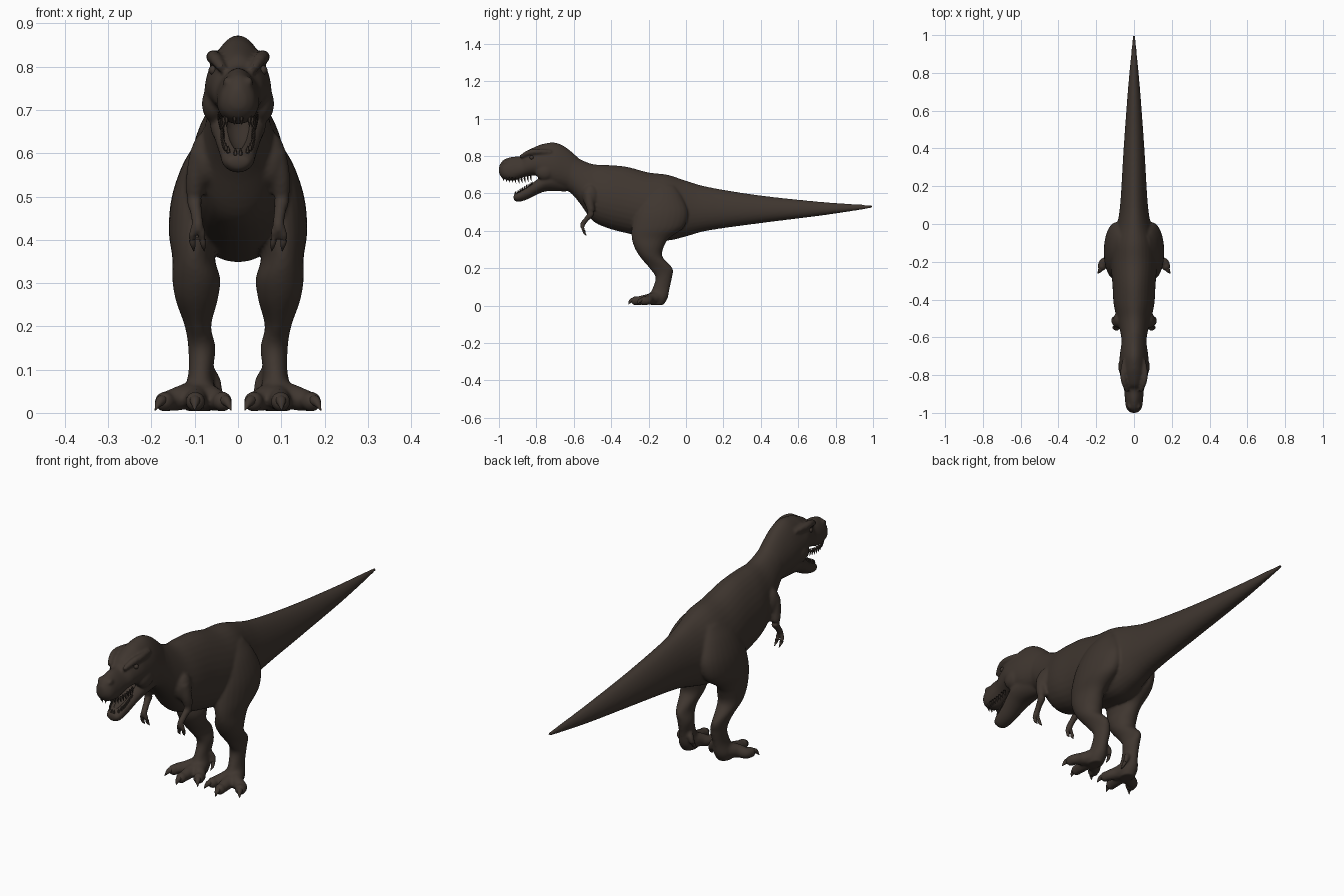
import bpy, bmesh, math
from mathutils import Vector, Matrix

cube = bpy.data.objects.get("Cube")
if cube:
    bpy.data.objects.remove(cube, do_unlink=True)

hide = bpy.data.materials.new("dark brown hide")
hide.use_nodes = True
COLOR = (0.05, 0.037, 0.029, 1)
hide.diffuse_color = COLOR
bsdf = hide.node_tree.nodes["Principled BSDF"]
bsdf.inputs["Base Color"].default_value = COLOR
bsdf.inputs["Roughness"].default_value = 0.7


def smooth_path(pts, steps=5):
    """Catmull-Rom through tuples of any length."""
    out = []
    for i in range(len(pts) - 1):
        a, b, c, d = (pts[max(0, min(len(pts) - 1, i + k))] for k in (-1, 0, 1, 2))
        for s in range(steps):
            t = s / steps
            out.append([q + 0.5 * t * (r - p + t * (2*p - 5*q + 4*r - e + t * (3*(q - r) + e - p)))
                        for p, q, r, e in zip(a, b, c, d)])
    return out + [list(pts[-1])]


def skin(bm, rings):
    loops = [[bm.verts.new(co) for co in ring] for ring in rings]
    n = len(loops[0])
    for a, b in zip(loops, loops[1:]):
        for i in range(n):
            j = (i + 1) % n
            bm.faces.new((a[i], a[j], b[j], b[i]))
    bm.faces.new(loops[0][::-1])
    bm.faces.new(loops[-1])


def circle(n):
    return [(math.cos(2 * math.pi * i / n), math.sin(2 * math.pi * i / n)) for i in range(n)]


def body_loft(bm, stations, egg=0.15):
    """Stations: y, bottom, top, half width."""
    skin(bm, [[(w * c * (1 - egg * s), y, (lo + hi) / 2 + (hi - lo) / 2 * s)
               for c, s in circle(32)] for y, lo, hi, w in smooth_path(stations)])


def leg_loft(bm, stations, side):
    """Stations: z, front y, back y, inner x, outer x."""
    skin(bm, [[(side * ((xi + xo) / 2 + (xo - xi) / 2 * c), (yf + yb) / 2 + (yb - yf) / 2 * s, z)
               for c, s in circle(24)] for z, yf, yb, xi, xo in smooth_path(stations)])


def tube(bm, pts, side=1, steps=4, n=12):
    """Points: x, y, z, radius."""
    path = smooth_path([(side * p[0],) + tuple(p[1:]) for p in pts], steps)
    rings = []
    for i, p in enumerate(path):
        a, b = path[max(i - 1, 0)], path[min(i + 1, len(path) - 1)]
        q = (Vector(b[:3]) - Vector(a[:3])).to_track_quat('Z', 'Y')
        rings.append([Vector(p[:3]) + q @ Vector((c, s, 0)) * max(p[3], 0.0008) for c, s in circle(n)])
    skin(bm, rings)


def ball(bm, co, r, scale=(1, 1, 1)):
    bmesh.ops.create_uvsphere(bm, u_segments=16, v_segments=10, radius=r,
                              matrix=Matrix.Translation(co) @ Matrix.Diagonal((*scale, 1)))


def finish(bm, name):
    bmesh.ops.recalc_face_normals(bm, faces=bm.faces)
    me = bpy.data.meshes.new(name)
    bm.to_mesh(me)
    bm.free()
    me.materials.append(hide)
    ob = bpy.data.objects.new(name, me)
    bpy.context.collection.objects.link(ob)
    bpy.ops.object.select_all(action='DESELECT')
    bpy.context.view_layer.objects.active = ob
    ob.select_set(True)
    bpy.ops.object.shade_smooth_by_angle(angle=math.radians(50))
    return ob


body = bmesh.new()
claws = bmesh.new()

# Neck, torso and tail
body_loft(body, [
    (-.68, .63, .83, .055), (-.62, .605, .815, .064), (-.57, .55, .785, .072),
    (-.50, .455, .757, .09), (-.42, .415, .752, .107), (-.32, .388, .743, .113),
    (-.20, .362, .712, .122), (-.10, .348, .700, .118), (.0, .37, .668, .088),
    (.12, .402, .634, .071), (.39, .44, .59, .055), (.71, .48, .556, .032),
    (.93, .512, .541, .012), (1.0, .524, .536, .006)])

# Skull and upper jaw
body_loft(body, [
    (-.57, .60, .785, .058), (-.64, .62, .845, .066), (-.70, .63, .872, .074),
    (-.76, .655, .866, .076), (-.80, .69, .852, .072), (-.85, .69, .828, .060),
    (-.88, .682, .800, .051), (-.93, .667, .796, .047), (-.975, .677, .78, .040),
    (-.995, .698, .755, .022), (-1.0, .715, .74, .010)], egg=0.22)

# Lower jaw
body_loft(body, [
    (-.64, .61, .73, .05), (-.74, .612, .71, .064), (-.79, .597, .683, .056),
    (-.85, .567, .64, .044), (-.90, .555, .608, .037), (-.922, .567, .592, .024)], egg=-0.1)

for side in (1, -1):
    # Brow ridge, cheek and nostril
    tube(body, [(.036, -.885, .795, .010), (.052, -.84, .818, .015),
                (.058, -.79, .823, .016), (.05, -.72, .82, .012)], side)
    ball(body, (side * .054, -.755, .715), .03, (1, 1.7, 1.5))
    ball(body, (side * .024, -.965, .765), .012, (1, 1.5, 1))
    # Leg from hip to ankle
    leg_loft(body, [
        (.64, -.17, -.06, .04, .085), (.58, -.23, -.02, .03, .125), (.50, -.27, .01, .03, .153),
        (.42, -.29, -.01, .035, .16), (.36, -.29, -.09, .053, .152), (.31, -.275, -.12, .041, .152),
        (.26, -.245, -.125, .047, .144), (.20, -.195, -.072, .062, .123),
        (.15, -.163, -.075, .052, .115), (.09, -.18, -.088, .058, .115),
        (.04, -.205, -.098, .05, .128), (.004, -.19, -.12, .06, .12)], side)
    # Toes with claws
    for x, y, spread in ((.042, -.235, -.020), (.098, -.272, .002), (.163, -.225, .022)):
        tube(body, [(.088, -.14, .045, .036), ((x + .09) / 2, -.19, .036, .030),
                    (x, y + .02, .027, .024), (x + spread * .3, y, .026, .021)], side)
        ball(body, (side * (x + spread * .3), y, .026), .0235)
        tube(claws, [(x + spread * .3, y, .03, .014), (x + spread * .8, y - .022, .026, .011),
                     (x + spread * 1.3, y - .036, .006, .001)], side)
    # Dewclaw
    tube(body, [(.07, -.125, .10, .015), (.052, -.11, .075, .013), (.046, -.115, .05, .011)], side)
    tube(claws, [(.046, -.115, .052, .009), (.043, -.125, .035, .006), (.043, -.14, .025, .001)], side)
    # Arm and two fingers
    ball(body, (side * .075, -.51, .585), .04, (.9, 1.1, 1.6))
    tube(body, [(.082, -.52, .60, .03), (.096, -.515, .545, .025), (.101, -.507, .495, .019),
                (.097, -.53, .465, .014), (.093, -.553, .435, .014), (.093, -.552, .42, .012)], side)
    for x in (.082, .106):
        tube(body, [(.094, -.553, .435, .011), (x, -.552, .415, .009), (x, -.545, .397, .008)], side)
        tube(claws, [(x, -.546, .40, .008), (x - .002, -.543, .388, .006), (x - .004, -.532, .374, .001)], side)

# Blend every muscle into one skin
skin_ob = finish(body, "body")
remesh = skin_ob.modifiers.new("blend", 'REMESH')
remesh.mode = 'VOXEL'
remesh.voxel_size = 0.006
remesh.use_smooth_shade = True
relax = skin_ob.modifiers.new("relax", 'SMOOTH')
relax.factor = 0.5
relax.iterations = 6

# Hollow of the mouth
cut = bmesh.new()
tube(cut, [(0, -.90, .622, .016), (0, -.86, .647, .026), (0, -.80, .685, .030), (0, -.75, .69, .018)])
cutter = finish(cut, "mouth_cutter")
cutter.hide_render = True
hollow = skin_ob.modifiers.new("mouth", 'BOOLEAN')
hollow.operation = 'DIFFERENCE'
hollow.solver = 'EXACT'
hollow.object = cutter
bpy.context.view_layer.objects.active = skin_ob
for name in [m.name for m in skin_ob.modifiers if m.type in {'REMESH', 'SMOOTH', 'BOOLEAN'}]:
    bpy.ops.object.modifier_apply(modifier=name)
bpy.data.objects.remove(cutter, do_unlink=True)
bpy.ops.object.select_all(action='DESELECT')
skin_ob.select_set(True)
bpy.ops.object.shade_smooth_by_angle(angle=math.radians(50))
finish(claws, "claws")

# Teeth along both jaws
teeth = bmesh.new()
for side in (1, -1):
    for i in range(10):
        t = i / 9
        bend = math.sqrt(max(0, 1 - t ** 3))
        y = -.83 - .148 * t
        z = .695 - .012 * math.sin(math.pi * t)
        x = .008 + .034 * bend
        tube(teeth, [(x, y, z, .006), (x, y, z - .012, .005), (x, y + .004, z - .029, .0005)], side, 2, 6)
        y = -.825 - .088 * t
        z = .642 - .052 * t
        x = .006 + .030 * bend
        tube(teeth, [(x, y, z, .005), (x, y, z + .012, .004), (x, y + .003, z + .022, .0005)], side, 2, 6)
finish(teeth, "teeth")

# Eyes under the brows
eyes = bmesh.new()
for side in (1, -1):
    ball(eyes, (side * .057, -.825, .792), .011)
finish(eyes, "eyes")
